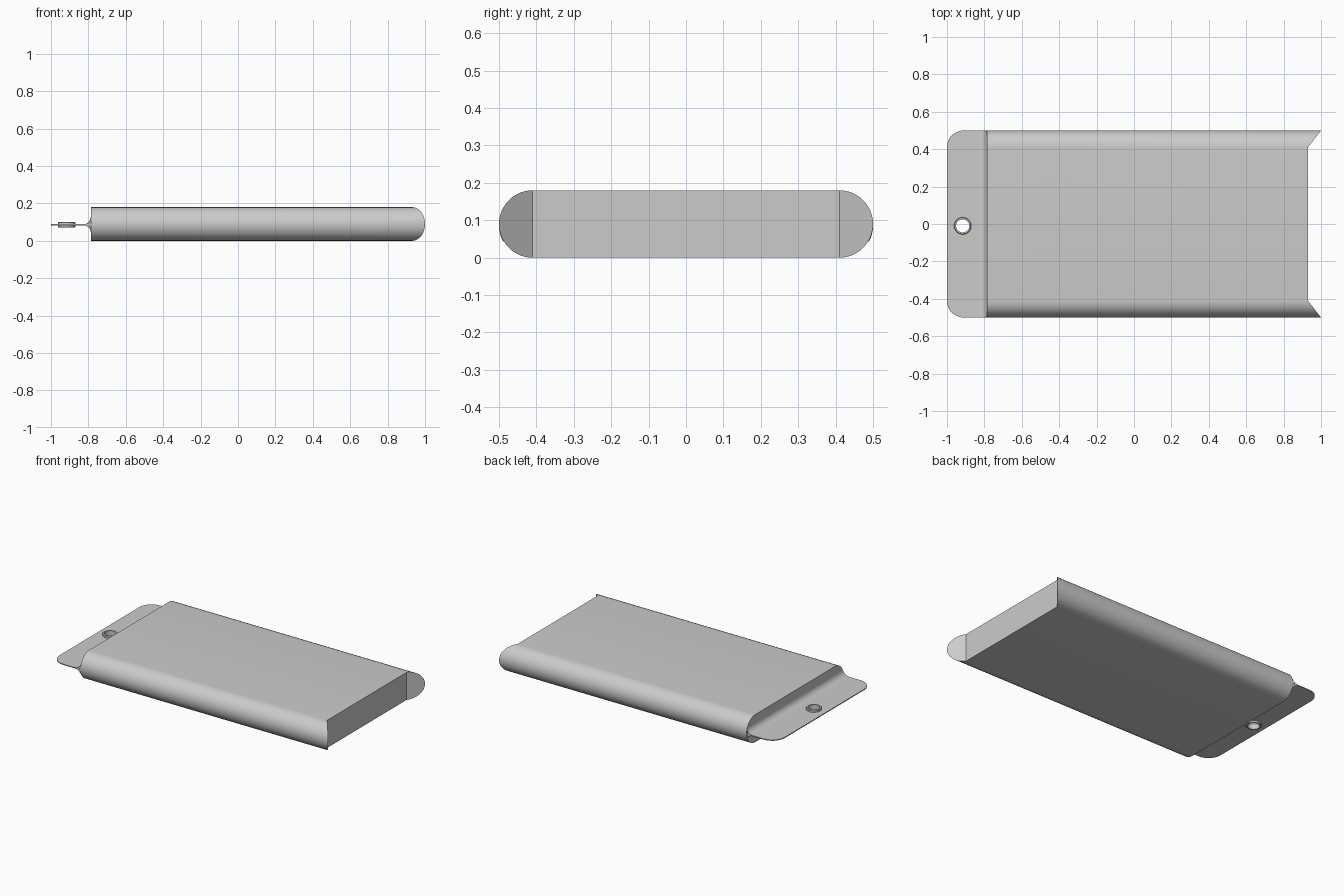
import bpy, bmesh, math

if "Cube" in bpy.data.objects:
    bpy.data.objects.remove(bpy.data.objects["Cube"], do_unlink=True)

HALF_W, R = 0.5, 0.09        # half width and side radius of the pouch
FLAT = HALF_W - R            # half width of its flat middle
X0, X1 = -0.787, 0.93        # pouch ends
TAB_Z = 0.086                # height of the tab


def material(name, grey):
    m = bpy.data.materials.new(name)
    m.use_nodes = True
    colour = (grey, grey, grey, 1)
    m.diffuse_color = colour
    m.node_tree.nodes["Principled BSDF"].inputs["Base Color"].default_value = colour
    return m


LIGHT = material("light grey", 0.6)


def finish(name, bm, angle=35):
    bmesh.ops.recalc_face_normals(bm, faces=bm.faces)
    mesh = bpy.data.meshes.new(name)
    bm.to_mesh(mesh)
    bm.free()
    mesh.materials.append(LIGHT)
    ob = bpy.data.objects.new(name, mesh)
    bpy.context.collection.objects.link(ob)
    bpy.ops.object.select_all(action='DESELECT')
    ob.select_set(True)
    bpy.context.view_layer.objects.active = ob
    bpy.ops.object.shade_smooth_by_angle(angle=math.radians(angle))
    return ob


def arc(cx, cy, r, start, end, n):
    return [(cx + r * math.cos(math.radians(start + (end - start) * i / n)),
             cy + r * math.sin(math.radians(start + (end - start) * i / n)))
            for i in range(n + 1)]


# Pouch: a flattened tube whose far end has two slanted side wings
N = 24
section = arc(FLAT, R, R, -90, 90, N) + arc(-FLAT, R, R, 90, 270, N)
bm = bmesh.new()
near = [bm.verts.new((X0, y, z)) for y, z in section]
far = [bm.verts.new((X1 + 0.07 * (abs(y) - FLAT) / R, y, z)) for y, z in section]
for i in range(len(section)):
    j = (i + 1) % len(section)
    bm.faces.new((near[i], near[j], far[j], far[i]))
bm.faces.new(near)
bm.faces.new(far[:N + 1])                              # left wing
bm.faces.new(far[N + 1:])                              # right wing
bm.faces.new((far[0], far[N], far[N + 1], far[-1]))    # end panel
finish("pouch", bm)

# Concave fillet blending the pouch end into the tab
FR = 0.04
upper = arc(X0 - FR, FR + 0.003, FR, 0, -90, 10)
profile = upper + [(x, -dz) for x, dz in reversed(upper)]
bm = bmesh.new()
rows = []
for x, dz in profile:
    half = FLAT + math.sqrt(R * R - dz * dz)
    rows.append([bm.verts.new((x, s * half, TAB_Z + dz)) for s in (-1, 1)])
for a, b in zip(rows, rows[1:]):
    bm.faces.new((a[0], a[1], b[1], b[0]))
for side in (0, 1):
    bm.faces.new([r[side] for r in rows])
finish("end_fillet", bm)

# Tab: thin plate with two rounded corners and a round hole
HX, HY = -0.916, -0.01
outline = ([(X0, HALF_W)] + arc(-1 + R, FLAT, R, 90, 180, 12)
           + arc(-1 + R, -FLAT, R, 180, 270, 12) + [(X0, -HALF_W)])
hole = arc(HX, HY, 0.037, 0, 360, 40)[:-1]
curve = bpy.data.curves.new("tab", 'CURVE')
curve.dimensions = '2D'
curve.fill_mode = 'BOTH'
curve.extrude = 0.003
for points in (outline, hole):
    spline = curve.splines.new('POLY')
    spline.points.add(len(points) - 1)
    for p, (x, y) in zip(spline.points, points):
        p.co = (x, y, 0, 1)
    spline.use_cyclic_u = True
curve.materials.append(LIGHT)
tab = bpy.data.objects.new("tab", curve)
tab.location.z = TAB_Z
bpy.context.collection.objects.link(tab)
bpy.ops.object.select_all(action='DESELECT')
tab.select_set(True)
bpy.context.view_layer.objects.active = tab
bpy.ops.object.convert(target='MESH')
bpy.ops.object.shade_smooth_by_angle(angle=math.radians(35))

# Eyelet: turned ring with chamfered outer rims
ring = [(0.035, -0.016), (0.043, -0.016), (0.046, -0.013),
        (0.046, 0.013), (0.043, 0.016), (0.035, 0.016)]
bm = bmesh.new()
SEG = 40
loops = []
for k in range(SEG):
    a = math.tau * k / SEG
    loops.append([bm.verts.new((HX + r * math.cos(a), HY + r * math.sin(a), TAB_Z + z))
                  for r, z in ring])
for k in range(SEG):
    a, b = loops[k], loops[(k + 1) % SEG]
    for i in range(len(ring)):
        j = (i + 1) % len(ring)
        bm.faces.new((a[i], a[j], b[j], b[i]))
finish("eyelet", bm)
